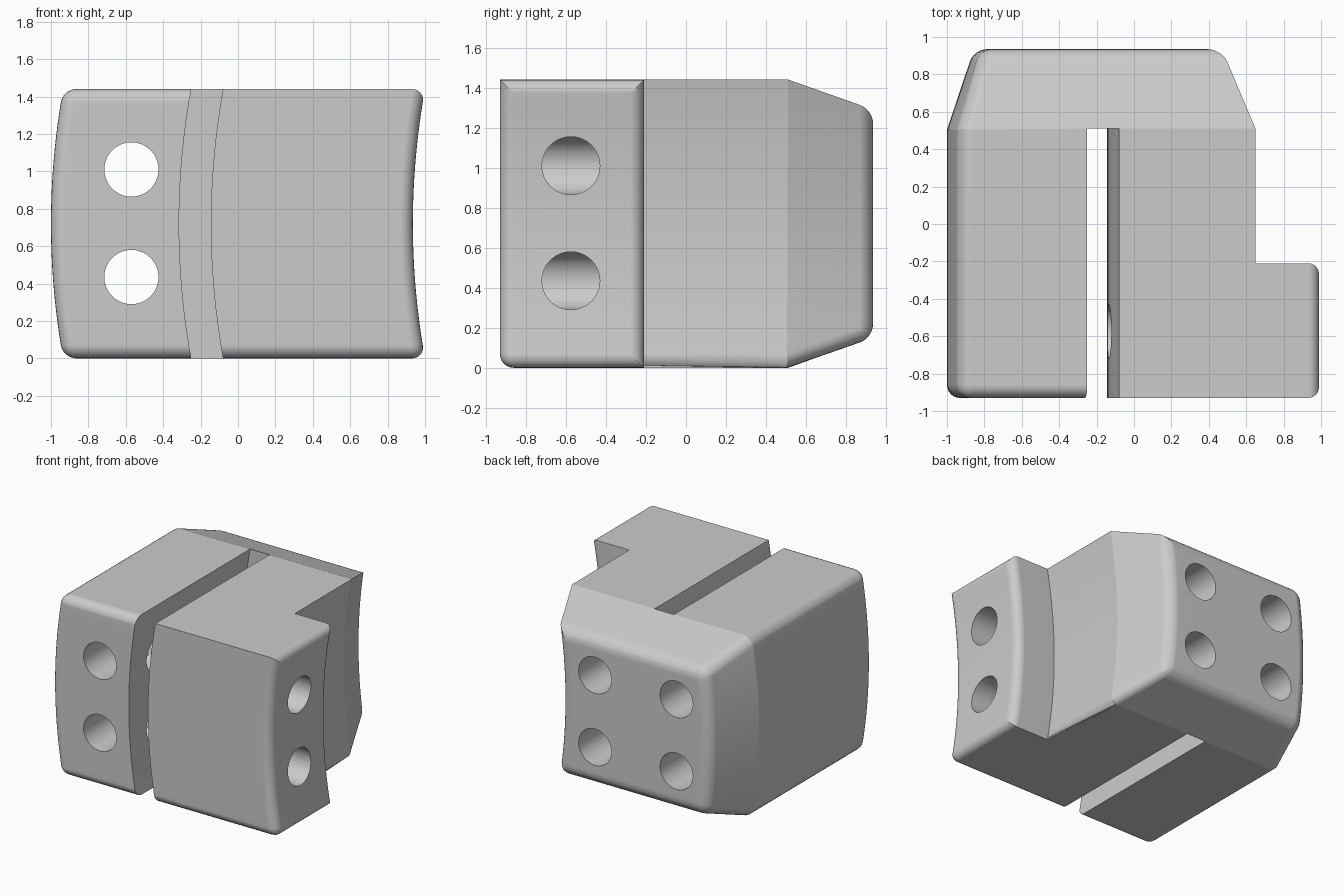
import bpy, bmesh, math
from mathutils import Vector

if "Cube" in bpy.data.objects:
    bpy.data.objects.remove(bpy.data.objects["Cube"])

HEIGHT, BACK, FRONT, KINK = 1.44, 0.935, -0.93, 0.51
MID = HEIGHT / 2
BOW, ROUND = 0.065, 0.07

grey = bpy.data.materials.new("plain grey")
grey.use_nodes = True
grey.diffuse_color = (0.6, 0.6, 0.6, 1)
grey.node_tree.nodes["Principled BSDF"].inputs["Base Color"].default_value = (0.6, 0.6, 0.6, 1)

# Plan outline of the slotted block with its side foot
outline = [(-0.935, FRONT), (-0.25, FRONT), (-0.25, KINK), (-0.08, KINK), (-0.08, FRONT),
           (1, FRONT), (1, -0.21), (0.65, -0.21), (0.65, KINK), (0.495, BACK),
           (-0.79, BACK), (-0.935, KINK)]
bm = bmesh.new()
base = bm.faces.new([bm.verts.new((x, y, 0)) for x, y in outline])
top = bmesh.ops.extrude_face_region(bm, geom=[base])["geom"]
bmesh.ops.translate(bm, vec=(0, 0, HEIGHT), verts=[v for v in top if isinstance(v, bmesh.types.BMVert)])
bmesh.ops.recalc_face_normals(bm, faces=bm.faces)

# Sloped top and bottom at the back
for v in bm.verts:
    if v.co.y > BACK - 0.01:
        v.co.z += 0.15 if v.co.z < MID else -0.15
for face in list(bm.faces):
    if abs(face.normal.z) > 0.5:
        rim = sorted((v for v in face.verts if abs(v.co.y - KINK) < 0.001), key=lambda v: v.co.x)
        for a, b in ((rim[0], rim[1]), (rim[2], rim[3])):
            bmesh.ops.connect_verts(bm, verts=[a, b])
bm.normal_update()


def is_rounded(edge):
    a, b = (v.co for v in edge.verts)
    m = (a + b) / 2
    upright = abs(a.z - b.z) > 0.5
    at_front = max(a.y, b.y) < FRONT + 0.01
    if min(a.y, b.y) > BACK - 0.01 or min(a.x, b.x) > 0.99:
        return True
    if max(a.x, b.x) < -0.78:
        return not upright or at_front
    if at_front and not upright:
        return m.x < -0.2 or m.z < MID
    return not upright and m.z < MID and m.y > -0.2 and min(a.x, b.x) > 0.45


# Rounded outer edges
bmesh.ops.bevel(bm, geom=[e for e in bm.edges if is_rounded(e)], offset=ROUND, segments=6,
                profile=0.5, affect="EDGES", clamp_overlap=False)

# Slice in height, then bow everything sideways
SLICES = 24
for i in range(1, SLICES):
    bmesh.ops.bisect_plane(bm, geom=bm.verts[:] + bm.edges[:] + bm.faces[:],
                           plane_co=(0, 0, HEIGHT * i / SLICES + 0.0007), plane_no=(0, 0, 1))
for v in bm.verts:
    v.co.x -= BOW * (1 - ((v.co.z - MID) / MID) ** 2)
bmesh.ops.recalc_face_normals(bm, faces=bm.faces)
mesh = bpy.data.meshes.new("slotted_block")
bm.to_mesh(mesh)
bm.free()
mesh.materials.append(grey)
block = bpy.data.objects.new("slotted_block", mesh)
bpy.context.collection.objects.link(block)
bpy.context.view_layer.objects.active = block
block.select_set(True)


def drill(start, end, radius):
    """Cut a round hole between two points."""
    start, end = Vector(start), Vector(end)
    axis = end - start
    cb = bmesh.new()
    bmesh.ops.create_cone(cb, cap_ends=True, segments=48, radius1=radius, radius2=radius, depth=axis.length)
    cutter_mesh = bpy.data.meshes.new("hole_cutter")
    cb.to_mesh(cutter_mesh)
    cb.free()
    cutter_mesh.materials.append(grey)
    cutter = bpy.data.objects.new("hole_cutter", cutter_mesh)
    cutter.location = (start + end) / 2
    cutter.rotation_euler = axis.to_track_quat("Z", "Y").to_euler()
    cutter.hide_render = True
    bpy.context.collection.objects.link(cutter)
    bpy.context.view_layer.update()
    mod = block.modifiers.new("hole", "BOOLEAN")
    mod.operation, mod.solver, mod.object = "DIFFERENCE", "EXACT", cutter
    bpy.ops.object.modifier_apply(modifier=mod.name)
    bpy.data.objects.remove(cutter)


# Two levels of crossing bores
for z in (0.435, 1.01):
    drill((-0.57, -1.2, z), (-0.57, 1.2, z), 0.145)
    drill((0.15, -0.57, z), (0.15, 1.2, z), 0.145)
    drill((-0.57, -0.575, z), (1.2, -0.575, z), 0.1445)

bpy.ops.object.shade_smooth_by_angle(angle=math.radians(18))
weighted = block.modifiers.new("even_shading", "WEIGHTED_NORMAL")
weighted.keep_sharp = True
